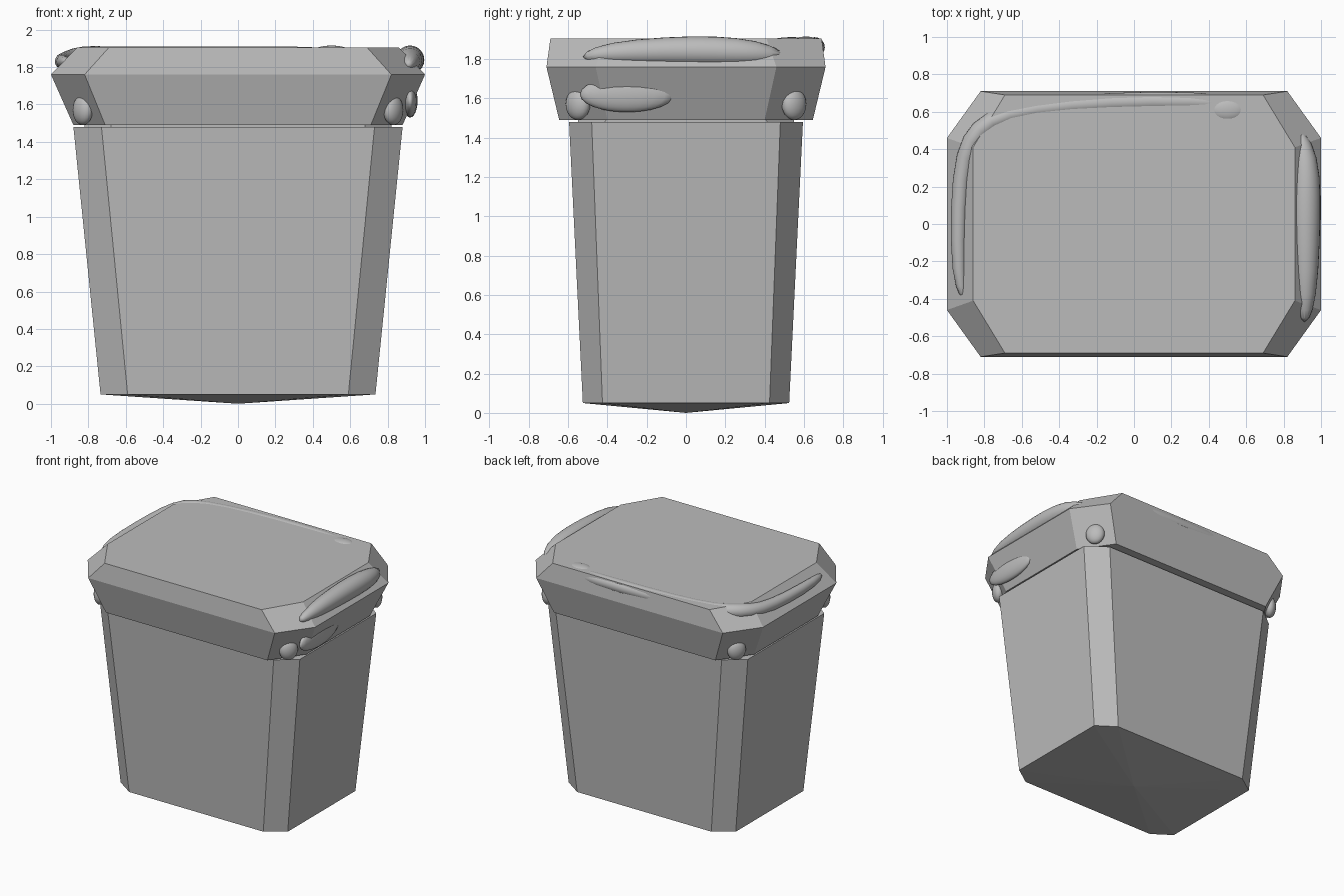
import bpy, bmesh, math
from mathutils import Matrix, Vector

if "Cube" in bpy.data.objects:
    bpy.data.objects.remove(bpy.data.objects["Cube"], do_unlink=True)

grey = bpy.data.materials.new("plain grey")
grey.use_nodes = True
COLOUR = (0.5, 0.5, 0.5, 1)
grey.diffuse_color = COLOUR
grey.node_tree.nodes["Principled BSDF"].inputs["Base Color"].default_value = COLOUR


def finish(name, bm, smooth=False):
    bmesh.ops.recalc_face_normals(bm, faces=bm.faces)
    mesh = bpy.data.meshes.new(name)
    bm.to_mesh(mesh)
    bm.free()
    for face in mesh.polygons:
        face.use_smooth = smooth
    mesh.materials.append(grey)
    obj = bpy.data.objects.new(name, mesh)
    bpy.context.collection.objects.link(obj)
    return obj


def chamfered_loft(name, rings, tip=None):
    """Loft rectangles with cut corners: (z, half x, half y, flat x, flat y)."""
    bm = bmesh.new()
    loops = []
    for z, hx, hy, fx, fy in rings:
        outline = [(fx, -hy), (hx, -fy), (hx, fy), (fx, hy),
                   (-fx, hy), (-hx, fy), (-hx, -fy), (-fx, -hy)]
        loops.append([bm.verts.new((x, y, z)) for x, y in outline])
    for low, high in zip(loops, loops[1:]):
        for i in range(8):
            j = (i + 1) % 8
            bm.faces.new((low[i], low[j], high[j], high[i]))
    bm.faces.new(loops[-1])
    if tip:
        point = bm.verts.new(tip)
        for i in range(8):
            bm.faces.new((loops[0][i], point, loops[0][(i + 1) % 8]))
    else:
        bm.faces.new(loops[0][::-1])
    return finish(name, bm)


def soft_roll(name, path):
    """Smooth tapering roll through (x, y, z, radius) points."""
    bm = bmesh.new()
    sides, loops = 12, []
    points = [Vector(p[:3]) for p in path]
    for i, p in enumerate(path):
        along = (points[min(i + 1, len(path) - 1)] - points[max(i - 1, 0)]).normalized()
        across = along.cross(Vector((0, 0, 1))).normalized()
        up = across.cross(along)
        angles = [math.tau * k / sides for k in range(sides)]
        loops.append([bm.verts.new(points[i] + p[3] * (across * math.cos(a) + up * math.sin(a)))
                      for a in angles])
    for a, b in zip(loops, loops[1:]):
        for i in range(sides):
            j = (i + 1) % sides
            bm.faces.new((a[i], a[j], b[j], b[i]))
    bm.faces.new(loops[0])
    bm.faces.new(loops[-1])
    obj = finish(name, bm, True)
    sub = obj.modifiers.new("soften", "SUBSURF")
    sub.levels = sub.render_levels = 1


def soft_lump(name, centre, size, turn=0):
    bm = bmesh.new()
    place = (Matrix.Translation(centre) @ Matrix.Rotation(math.radians(turn), 4, "Z")
             @ Matrix.Diagonal((*size, 1)))
    bmesh.ops.create_uvsphere(bm, u_segments=20, v_segments=12, radius=1, matrix=place)
    finish(name, bm, True)


# Tapered tub with a shallow pointed base
chamfered_loft("tub", [(0.05, 0.735, 0.525, 0.59, 0.425),
                       (1.48, 0.88, 0.595, 0.73, 0.48)], tip=(0, 0, 0))
# Recessed neck that joins the tub to the lid
chamfered_loft("neck", [(1.47, 0.82, 0.55, 0.68, 0.42), (1.5, 0.82, 0.55, 0.68, 0.4)])
# Flared lid with bevelled top
chamfered_loft("lid", [(1.49, 0.88, 0.645, 0.71, 0.4),
                       (1.76, 1.0, 0.71, 0.82, 0.46),
                       (1.905, 0.86, 0.69, 0.69, 0.41)])

# Swollen rolls on the lid edges
soft_roll("left_edge_roll", [(0.91, -0.53, 1.81, 0.02), (0.92, -0.4, 1.83, 0.06),
                             (0.92, -0.1, 1.84, 0.077), (0.92, 0.15, 1.84, 0.083),
                             (0.92, 0.36, 1.83, 0.07), (0.88, 0.5, 1.81, 0.03)])
soft_roll("right_and_back_edge_roll", [(-0.91, -0.4, 1.83, 0.015), (-0.94, -0.28, 1.83, 0.04),
                                       (-0.94, 0.1, 1.83, 0.045), (-0.91, 0.38, 1.84, 0.05),
                                       (-0.83, 0.51, 1.86, 0.06), (-0.7, 0.59, 1.86, 0.05),
                                       (-0.35, 0.64, 1.86, 0.052), (0.1, 0.66, 1.86, 0.055),
                                       (0.5, 0.65, 1.86, 0.05), (0.65, 0.63, 1.86, 0.02)])
soft_lump("back_top_bump", (0.5, 0.61, 1.89), (0.09, 0.06, 0.025))

# Low swellings on the lid's sloping sides and corners
soft_lump("left_side_swelling", (0.92, -0.3, 1.62), (0.04, 0.24, 0.09))
for side in (1, -1):
    for depth in (1, -1):
        soft_lump("corner_swelling", (side * 0.83, depth * 0.55, 1.57),
                  (0.045, 0.07, 0.08), side * depth * 35)
